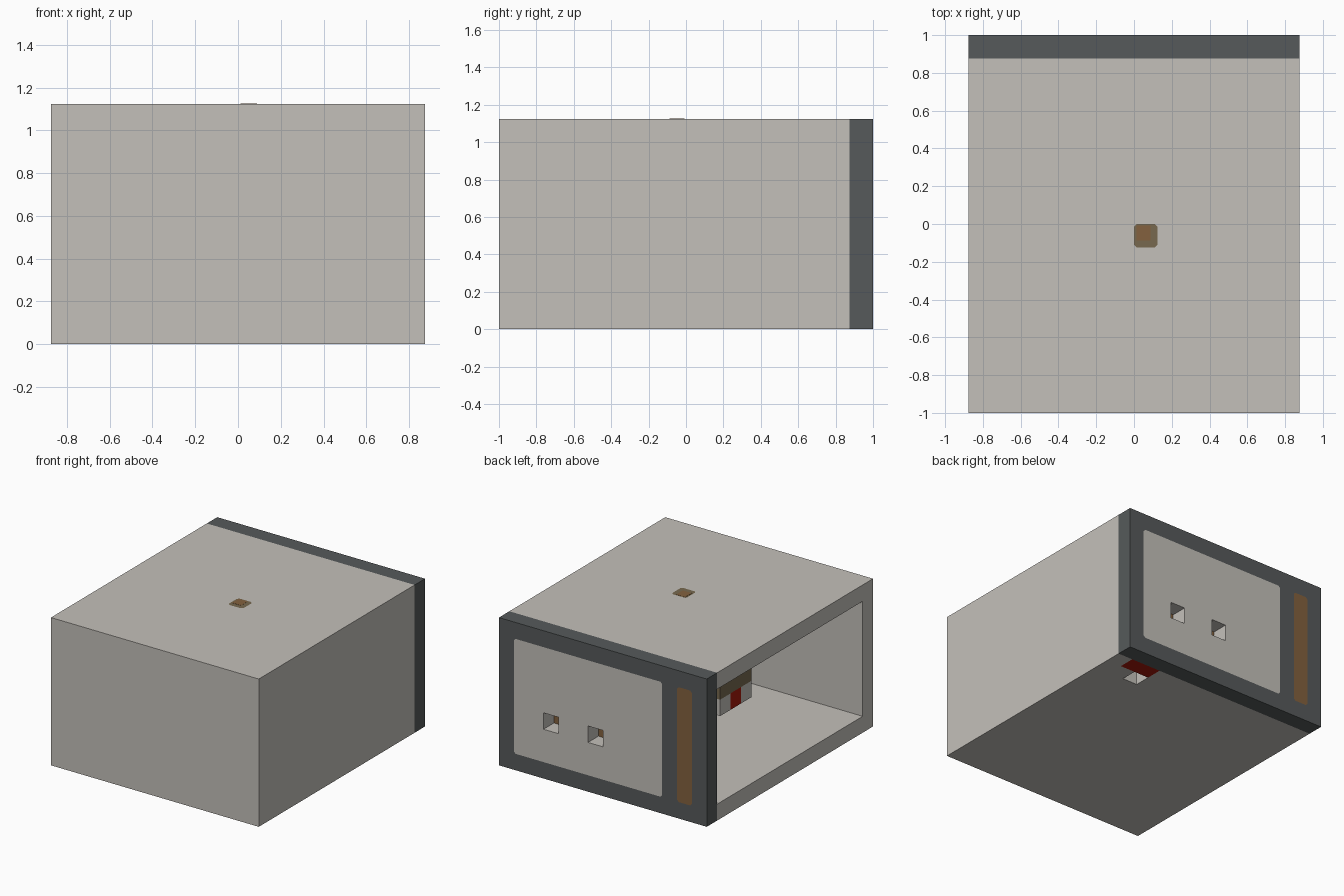
import bpy
import bmesh
from mathutils import Vector

default = bpy.data.objects.get("Cube")
if default:
    bpy.data.objects.remove(default, do_unlink=True)


def srgb(r, g, b):
    def lin(c):
        c /= 255
        return c / 12.92 if c <= 0.04045 else ((c + 0.055) / 1.055) ** 2.4
    return (lin(r), lin(g), lin(b), 1.0)


def material(name, *rgb):
    mat = bpy.data.materials.new(name)
    mat.use_nodes = True
    colour = srgb(*rgb)
    mat.diffuse_color = colour
    mat.node_tree.nodes["Principled BSDF"].inputs["Base Color"].default_value = colour
    return mat


LIGHT = material("pale stone", 196, 192, 186)
DARK = material("dark slate", 86, 90, 91)
BROWN = material("wood brown", 131, 97, 62)
OLIVE = material("olive brown", 119, 105, 79)
RED = material("signal red", 165, 25, 10)


def box(name, low, high, mat=None, chamfer=0, axis=2):
    """Box between two corners; chamfer clips the four edges along one axis."""
    low, high = Vector(low), Vector(high)
    bm = bmesh.new()
    bmesh.ops.create_cube(bm, size=1)
    for v in bm.verts:
        v.co = (low + high) / 2 + v.co * (high - low)
    if chamfer:
        edges = [e for e in bm.edges
                 if abs((e.verts[0].co - e.verts[1].co)[axis]) > 1e-4]
        bmesh.ops.bevel(bm, geom=edges, offset=chamfer, segments=1, affect='EDGES')
    mesh = bpy.data.meshes.new(name)
    bm.to_mesh(mesh)
    bm.free()
    obj = bpy.data.objects.new(name, mesh)
    bpy.context.collection.objects.link(obj)
    if mat:
        mesh.materials.append(mat)
    return obj


def cut(target, low, high, chamfer=0, axis=2):
    """Subtract a box from the target."""
    cutter = box("cutter", low, high, None, chamfer, axis)
    cutter.hide_render = True
    mod = target.modifiers.new("opening", 'BOOLEAN')
    mod.operation = 'DIFFERENCE'
    mod.solver = 'EXACT'
    mod.object = cutter
    bpy.context.view_layer.objects.active = target
    bpy.ops.object.modifier_apply(modifier=mod.name)
    bpy.data.objects.remove(cutter, do_unlink=True)


U = 0.125            # one block unit
TOP = 9 * U
CLIP = 0.015         # corner clip on inserts

# Hollow shell, open on one side and at the back
shell = box("shell", (-7 * U, -1, 0), (7 * U, 7 * U, TOP), LIGHT)
cut(shell, (-1, -7 * U, U), (6 * U, 1, 8 * U))
cut(shell, (4 * U, 5 * U, -U), (5 * U, 6 * U, 2 * U))
cut(shell, (4 * U, 6 * U, -U), (6 * U, 1, 2 * U))
cut(shell, (0, -U, 7 * U), (U, 0, 10 * U), CLIP)

# Red block set into the floor beside the drain hole
box("floor_block", (4 * U, 6 * U, 0), (6 * U, 7 * U, U), RED)

# Dark back frame with two inset pieces
frame = box("back_frame", (-7 * U, 7 * U, 0), (7 * U, 1, TOP), DARK)
for name, x0, x1, mat in (("back_panel", -4, 6, LIGHT),
                          ("back_strip", -6, -5, BROWN)):
    cut(frame, (x0 * U, 6 * U, U), (x1 * U, 9 * U, 8 * U), CLIP, 1)
    insert = box(name, (x0 * U, 7 * U, U), (x1 * U, 1, 8 * U), mat, CLIP, 1)
    if mat is LIGHT:
        for hole in (0, 3):
            cut(insert, (hole * U, 6 * U, 3 * U), ((hole + 1) * U, 9 * U, 4 * U))

# Pegs behind the two holes
for i, hole in enumerate((0, 3)):
    box(f"socket_peg_{i + 1}", (hole * U, 6 * U, 3 * U),
        ((hole + 1) * U, 7 * U, 4 * U), BROWN)

# Inner mechanism hung from the roof
box("hanger_post", (0, -U, 5 * U), (U, 0, TOP), OLIVE, CLIP)
box("post_cap", (0.012, -0.088, TOP - 0.002), (0.088, -0.008, TOP + 0.001), BROWN)
box("hanger_plate", (-3 * U, -2 * U, 4 * U), (4 * U, U, 5 * U), OLIVE)
for name, y0, mat in (("front_rail", -2, LIGHT), ("middle_rail", -1, RED),
                      ("back_rail", 0, LIGHT)):
    box(name, (-3 * U, y0 * U, 3 * U), (4 * U, (y0 + 1) * U, 4 * U), mat)
